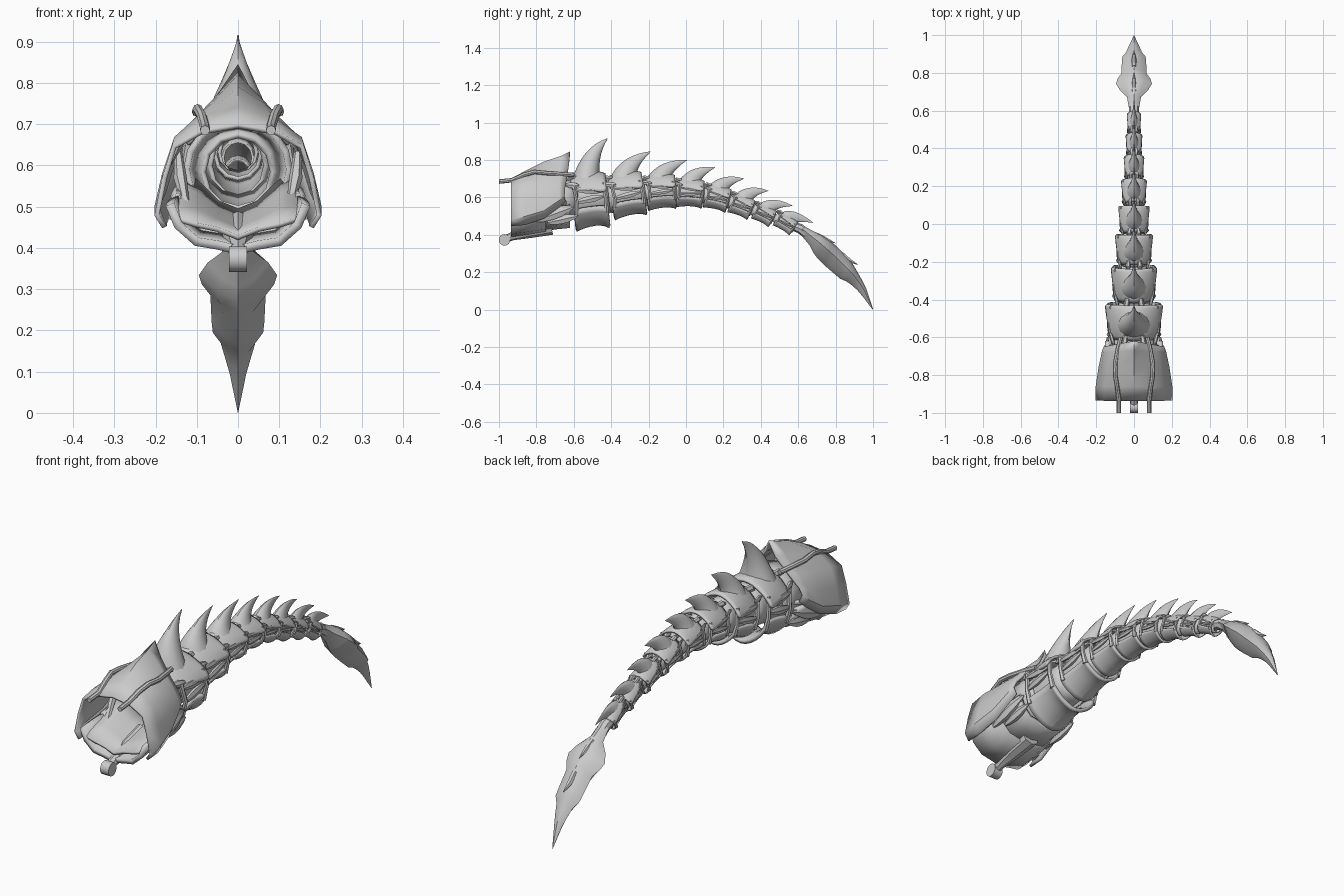
import bpy, bmesh, math
from mathutils import Vector, Matrix

if "Cube" in bpy.data.objects:
    bpy.data.objects.remove(bpy.data.objects["Cube"])

metal = bpy.data.materials.new("plain_grey")
metal.diffuse_color = (0.6, 0.6, 0.6, 1)
metal.use_nodes = True
metal.node_tree.nodes["Principled BSDF"].inputs["Base Color"].default_value = metal.diffuse_color
I = Matrix.Identity(4)


def finish(name, bm, mat=I, thick=0, sub=0):
    bmesh.ops.recalc_face_normals(bm, faces=bm.faces)
    me = bpy.data.meshes.new(name)
    bm.to_mesh(me)
    bm.free()
    me.materials.append(metal)
    ob = bpy.data.objects.new(name, me)
    bpy.context.collection.objects.link(ob)
    ob.matrix_world = mat
    if sub:
        ob.modifiers.new("smooth", 'SUBSURF').levels = sub
        ob.modifiers["smooth"].render_levels = sub
    if thick:
        m = ob.modifiers.new("shell", 'SOLIDIFY')
        m.thickness, m.offset = thick, 0
    return ob


def skin(name, rings, mat=I, closed=True, caps=True, thick=0, sub=0):
    """Skin a list of equal-length point rings."""
    bm = bmesh.new()
    vs = [[bm.verts.new(p) for p in r] for r in rings]
    n = len(vs[0])
    for a, b in zip(vs, vs[1:]):
        for i in range(n if closed else n - 1):
            j = (i + 1) % n
            bm.faces.new((a[i], a[j], b[j], b[i]))
    if closed and caps:
        bm.faces.new(vs[0])
        bm.faces.new(vs[-1])
    return finish(name, bm, mat, thick, sub)


def strip(half):
    """Mirror a half profile that begins on the centre line."""
    return [(-x, y, z) for x, y, z in half[:0:-1]] + list(half)


def loop(half):
    """Mirror a half profile that begins and ends on the centre line."""
    return list(half) + [(-x, y, z) for x, y, z in half[-2:0:-1]]


def tube(name, pts, radii, mat=I, sides=8, flat=1.0):
    """Round or flattened tube along a path, one radius per point."""
    pts = [Vector(p) for p in pts]
    rings = []
    for i, p in enumerate(pts):
        t = (pts[min(i + 1, len(pts) - 1)] - pts[max(i - 1, 0)]).normalized()
        a = Vector((1, 0, 0)) if abs(t.x) < .9 else Vector((0, 0, 1))
        b = t.cross(a).normalized()
        a = b.cross(t)
        rings.append([p + (a * flat * math.cos(k) + b * math.sin(k)) * radii[i]
                      for k in (2 * math.pi * s / sides for s in range(sides))])
    return skin(name, rings, mat)


def pod(name, a, b, r, mat=I):
    a, b = Vector(a), Vector(b)
    ts = (0, .15, .4, .65, .88, 1)
    return tube(name, [a.lerp(b, t) for t in ts],
                [r * f for f in (.3, .7, 1, .95, .55, .2)], mat, 6, .6)


def horn(name, base, tip, length, width, mat):
    """Backswept horn flaring into the plate; base and tip are (y, z) in the segment frame."""
    b, t = Vector((0, *base)), Vector((0, *tip))
    c = Vector((0, b.y + .22 * (t.y - b.y), b.z + .68 * (t.z - b.z)))
    rings = []
    for i in range(9):
        s = i / 8
        p = b * (1 - s) ** 2 + c * 2 * s * (1 - s) + t * s * s
        d = ((c - b) * (1 - s) + (t - c) * s).normalized()
        d = Vector((0, d.y * s ** .5, d.z)).normalized()
        side = Vector((0, d.z, -d.y))
        f = max(.02, (1 - s) ** .85)
        fw = max(.02, (1 - s) ** 1.45)
        rings.append([p + side * math.sin(k) * length * f / 2
                      + Vector((math.cos(k) * width * fw / 2, 0, 0))
                      for k in (math.pi * q / 6 for q in range(12))])
    skin(name, rings, mat)


# Tail segments: y, z, tilt, length, half width, height, depth, horn tip y, z
SEGMENTS = [
    (-.51, .60, 6, .19, .146, .140, .170, -.42, .915),
    (-.31, .62, 9, .185, .116, .120, .125, -.19, .845),
    (-.13, .635, 4, .16, .095, .092, .098, .005, .80),
    (.025, .625, -4, .145, .078, .078, .078, .155, .76),
    (.17, .60, -14, .13, .064, .066, .068, .31, .70),
    (.30, .557, -22, .12, .051, .056, .060, .44, .635),
    (.42, .51, -27, .11, .041, .048, .050, .57, .555),
    (.535, .463, -32, .11, .035, .042, .045, .68, .465)]

for n, (y, z, tilt, L, w, h, d, ty, tz) in enumerate(SEGMENTS, 1):
    M = Matrix.Translation((0, y, z)) @ Matrix.Rotation(math.radians(tilt), 4, 'X')
    th = .07 * w + .003
    # Saddle plate on the back
    rows = []
    for u, fw, fh, drop in ((-.5, .74, .86, .48), (-.3, .88, .97, .32), (0, .94, 1, .32),
                            (.3, 1, .95, .15), (.47, 1.02, .84, .22)):
        prof = ((0, 1), (.3, .93), (.66, .70), (.9, .45), (1, drop))
        rows.append(strip([(w * fw * a, u * L, h * fh * b) for a, b in prof]))
    skin(f"saddle_plate_{n}", rows, M, False, thick=th, sub=1)
    # Horn
    tip = M.inverted() @ Vector((0, ty, tz))
    horn(f"horn_{n}", (-.08 * L, h * .68), (tip.y, tip.z), L * .8, w * 1.25, M)
    # Belly plate, waisted in the middle
    rows = []
    for u, fw, fd in ((-.5, .98, 1.02), (-.3, .9, .92), (.1, .85, .86), (.32, .9, .92), (.45, .98, 1.01)):
        prof = ((0, -1), (.33, -.9), (.7, -.66), (.9, -.34))
        rows.append(strip([(w * fw * a, u * L, d * fd * b) for a, b in prof]))
    skin(f"belly_plate_{n}", rows, M, False, thick=th * 1.3, sub=1)
    # Hollow neck sleeve reaching to the next segment
    rings = []
    for u, f in ((-.62, .9), (-.45, 1), (.3, .95), (.5, .85)):
        rings.append([(w * .64 * f * math.cos(k), u * L, -.02 * d + .7 * f * h * math.sin(k))
                      for k in (math.pi * q / 6 for q in range(12))])
    skin(f"neck_sleeve_{n}", rings, M, caps=False, thick=th)
    for s, tag in ((-1, "left"), (1, "right")):
        # Side frame posts
        for u, e in ((-.43, "front"), (.40, "rear")):
            tube(f"frame_post_{e}_{tag}_{n}",
                 [(s * w * .80, u * L, -.5 * d), (s * w * .92, (u + .03) * L, -.1 * d),
                  (s * w * .82, u * L, .5 * h)], [.07 * L, .055 * L, .06 * L], M, 6)
        # Muscle pods
        for i, (a, b, x) in enumerate(((.36, .18, .88), (-.12, .0, .9))):
            pod(f"side_pod_{i}_{tag}_{n}", (s * w * x, -.42 * L, a * h),
                (s * w * x, .42 * L, b * h), .15 * h, M)
        # Joint knobs and small front winglet
        tube(f"top_joint_{tag}_{n}", [(s * w * .3, -.7 * L, h * .72), (s * w * .34, -.55 * L, h * .84),
             (s * w * .3, -.38 * L, h * .8)], [.06 * L, .085 * L, .07 * L], M, 6)
        pod(f"winglet_{tag}_{n}", (s * w * .86, -.3 * L, .5 * h),
            (s * w * .72, -.68 * L, .58 * h), .13 * h, M)

# Base cowl, open at the front, rear edge swept forward at the sides
cowl = [
    (-.935, 0, ((0, .695), (.09, .68), (.155, .645), (.178, .57), (.197, .48), (.178, .45))),
    (-.86, 0, ((0, .735), (.08, .715), (.15, .665), (.178, .58), (.197, .50), (.178, .455))),
    (-.76, 0, ((0, .785), (.062, .745), (.135, .675), (.168, .60), (.182, .53), (.165, .49))),
    (-.67, .06, ((0, .815), (.048, .765), (.115, .69), (.155, .635), (.165, .585), (.15, .55))),
    (-.62, .2, ((0, .84), (.03, .775), (.09, .70), (.14, .645), (.155, .61), (.14, .58)))]
skin("base_cowl", [strip([(x, y - k * x, z) for x, z in p]) for y, k, p in cowl],
     closed=False, thick=.012)

# Base belly plate in two overlapping steps
for name, rows in (("base_belly_front", ((-.935, .395, 1), (-.85, .405, .98), (-.75, .42, .9))),
                   ("base_belly_rear", ((-.80, .42, .93), (-.70, .44, .88), (-.62, .448, .86)))):
    prof = ((0, 0), (.05, .012), (.10, .02), (.145, .06), (.165, .11))
    skin(name, [strip([(x * f, y, z + dz) for x, dz in prof]) for y, z, f in rows],
         closed=False, thick=.022)

# Rising V-shaped floor inside the base
floor = [(-.93, ((0, .425), (.05, .445), (.10, .455), (.165, .475))),
         (-.84, ((0, .445), (.05, .465), (.10, .49), (.16, .50))),
         (-.74, ((0, .47), (.05, .49), (.095, .525), (.145, .55))),
         (-.64, ((0, .49), (.05, .51), (.09, .55), (.125, .58)))]
skin("base_floor", [strip([(x, y, z) for x, z in p]) for y, p in floor], closed=False, thick=.012)

# Inner collar behind the cowl
skin("base_collar", [[(r * math.cos(k), y, .59 + r * .95 * math.sin(k))
     for k in (math.pi * q / 8 for q in range(16))] for y, r in ((-.70, .125), (-.64, .115), (-.58, .1))],
     caps=False, thick=.016)

# Front coupling stub and cross pin
tube("coupling_stub", [(0, -.72, .445), (0, -.84, .42), (0, -.93, .392), (0, -.975, .374)],
     [.045, .038, .022, .02])
tube("coupling_pin", [(-.022, -.97, .373), (.022, -.97, .373)], [.031, .031], sides=14)

for s, tag in ((-1, "left"), (1, "right")):
    # Hoses over the cowl
    path = ((.08, -1, .685), (.08, -.93, .692), (.088, -.87, .72), (.098, -.81, .737),
            (.1, -.74, .73), (.085, -.66, .725), (.07, -.6, .72))
    tube(f"hose_{tag}", [(s * x, y, z) for x, y, z in path], [.012] * 7)
    # Base side pods, inner pistons
    pod(f"base_fin_{tag}", (s * .15, -.80, .475), (s * .14, -.60, .55), .03)
    pod(f"base_lower_pod_{tag}", (s * .13, -.74, .465), (s * .13, -.58, .50), .026)
    tube(f"inner_piston_{tag}", [(s * .145, -.70, .63), (s * .14, -.74, .57),
         (s * .13, -.78, .52), (s * .125, -.80, .495)], [.010, .016, .011, .017], sides=6)

# Link between the last segment and the blade
tube("blade_link", [(0, .55, .455), (0, .61, .433), (0, .67, .385)], [.024, .026, .024])

# Tail blade: upper y, z, lower y, z, half width
BLADE = [(.625, .45, .61, .405, .028), (.68, .42, .66, .345, .037), (.725, .40, .68, .305, .074),
         (.765, .372, .705, .272, .095), (.79, .352, .73, .247, .088), (.82, .325, .76, .22, .067),
         (.885, .255, .825, .165, .064), (.905, .222, .86, .15, .061), (.92, .195, .89, .128, .042),
         (.94, .16, .915, .105, .033), (.965, .11, .945, .07, .02), (1, .005, .998, 0, .001)]
rings = []
for uy, uz, ly, lz, w in BLADE:
    prof = ((0, 1), (.55, .88), (1, .62), (.5, .2), (0, 0))
    rings.append(loop([(w * a, ly + (uy - ly) * t, lz + (uz - lz) * t) for a, t in prof]))
skin("tail_blade", rings)

# Low barbs on the back of the blade
tube("blade_barb_lower", [(0, .83, .30), (0, .875, .262), (0, .92, .24)], [.014, .012, .001], sides=6)
tube("blade_barb_upper", [(0, .70, .40), (0, .745, .378), (0, .80, .355)], [.014, .012, .001], sides=6)

# Smooth shading with sharp edges kept
bpy.ops.object.select_all(action='SELECT')
bpy.context.view_layer.objects.active = bpy.context.selected_objects[0]
bpy.ops.object.shade_smooth_by_angle(angle=math.radians(35))
